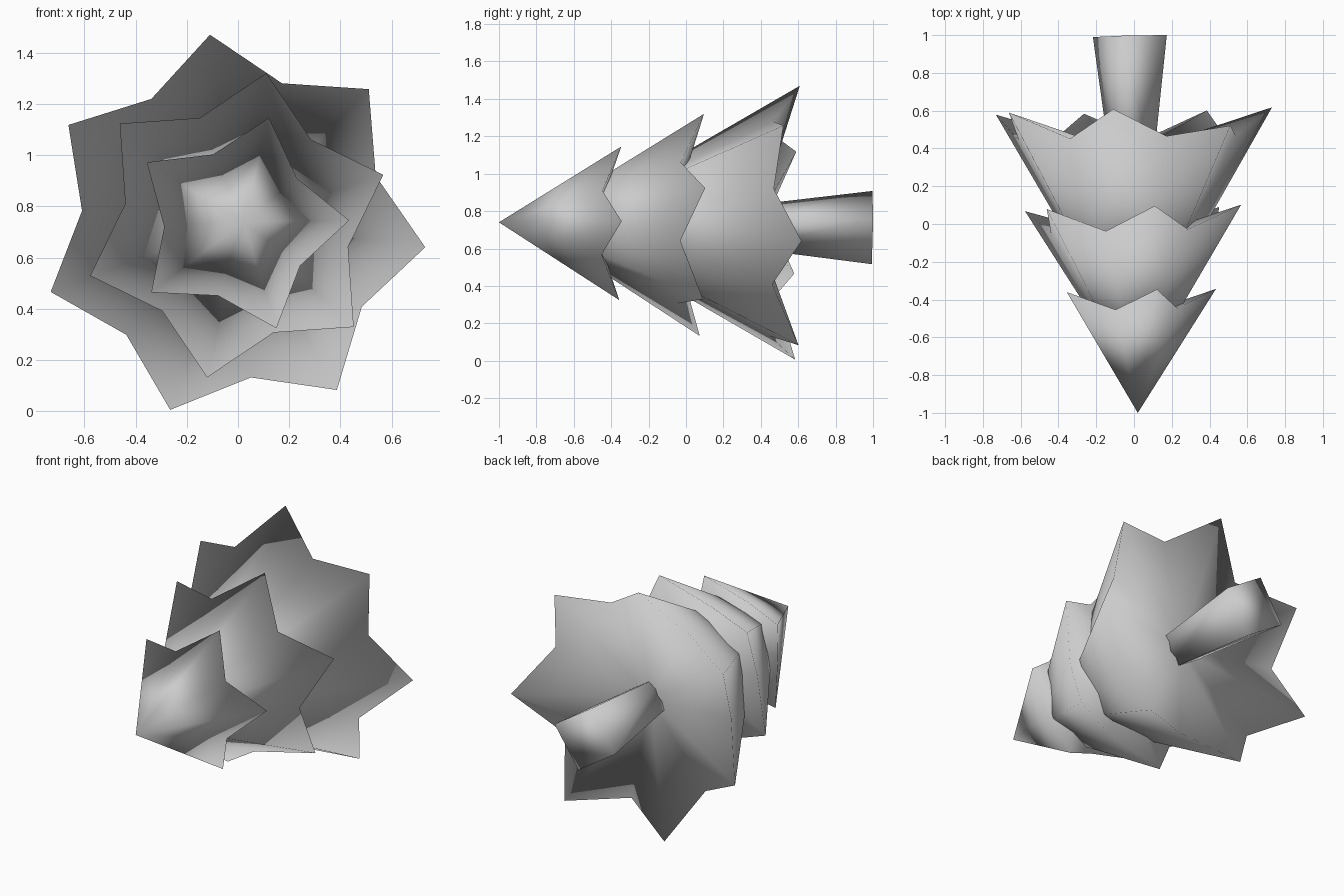
import bpy
import bmesh
from math import cos, sin, radians, pi
from mathutils import Vector

cube = bpy.data.objects.get("Cube")
if cube:
    bpy.data.objects.remove(cube, do_unlink=True)

# Single neutral colour shared by foliage and trunk
GREY = (0.6, 0.6, 0.6, 1.0)
mat = bpy.data.materials.new("plain_grey")
mat.use_nodes = True
mat.diffuse_color = GREY
mat.node_tree.nodes["Principled BSDF"].inputs["Base Color"].default_value = GREY

# The tree axis leans very slightly sideways and downwards
LEAN_X, LEAN_Z = 0.025, 0.014


def ring_point(centre, radius, angle, y):
    """Point on a ring facing along y, following the lean of the axis."""
    dx, dz = radius * cos(angle), radius * sin(angle)
    return Vector((centre[0] + dx, y + LEAN_X * dx + LEAN_Z * dz, centre[1] + dz))


def finish(name, bm):
    """Turn the bmesh into a smooth shaded object."""
    bmesh.ops.recalc_face_normals(bm, faces=bm.faces)
    for face in bm.faces:
        face.smooth = True
    mesh = bpy.data.meshes.new(name)
    bm.to_mesh(mesh)
    bm.free()
    mesh.materials.append(mat)
    obj = bpy.data.objects.new(name, mesh)
    bpy.context.collection.objects.link(obj)


def foliage_tier(name, apex, centre, points, start, tip, notch, under_y, dips={}):
    """Star-rimmed cone with a hollowed underside; tip and notch are (radius, y)."""
    bm = bmesh.new()
    top = bm.verts.new(apex)
    under = bm.verts.new((centre[0], under_y, centre[1]))
    rim = []
    for i in range(points * 2):
        radius, y = notch if i % 2 else tip
        angle = radians(start) - i * pi / points
        rim.append(bm.verts.new(ring_point(centre, radius, angle, y - dips.get(i, 0))))
    for a, b in zip(rim, rim[1:] + rim[:1]):
        bm.faces.new((top, a, b))
        bm.faces.new((under, b, a))
    finish(name, bm)


def trunk(name, near, far, sides, start):
    """Tapered prism; each end is (centre, radius, y)."""
    bm = bmesh.new()
    rings = [[bm.verts.new(ring_point(c, r, radians(start) + k * 2 * pi / sides, y))
              for k in range(sides)] for c, r, y in (near, far)]
    for k in range(sides):
        n = (k + 1) % sides
        bm.faces.new((rings[0][k], rings[0][n], rings[1][n], rings[1][k]))
    for ring in rings:
        bm.faces.new(ring)
    finish(name, bm)


# Foliage, from the tip backwards
foliage_tier("top_foliage", (0.02, -1, 0.74), (0.002, 0.73), 5, 74,
             (0.432, -0.355), (0.29, -0.455), -0.49)
foliage_tier("middle_foliage", (0.01, -0.85, 0.735), (-0.005, 0.726), 6, 79,
             (0.605, 0.085), (0.443, -0.04), -0.09)
foliage_tier("bottom_foliage", (0.0, -0.67, 0.73), (-0.02, 0.72), 7, 96.8,
             (0.755, 0.6), (0.592, 0.453), 0.37, dips={2: 0.1})

# Trunk widening towards its flat end
trunk("trunk", ((-0.01, 0.716), 0.113, 0.3), ((-0.022, 0.712), 0.2, 0.995), 4, 12)
